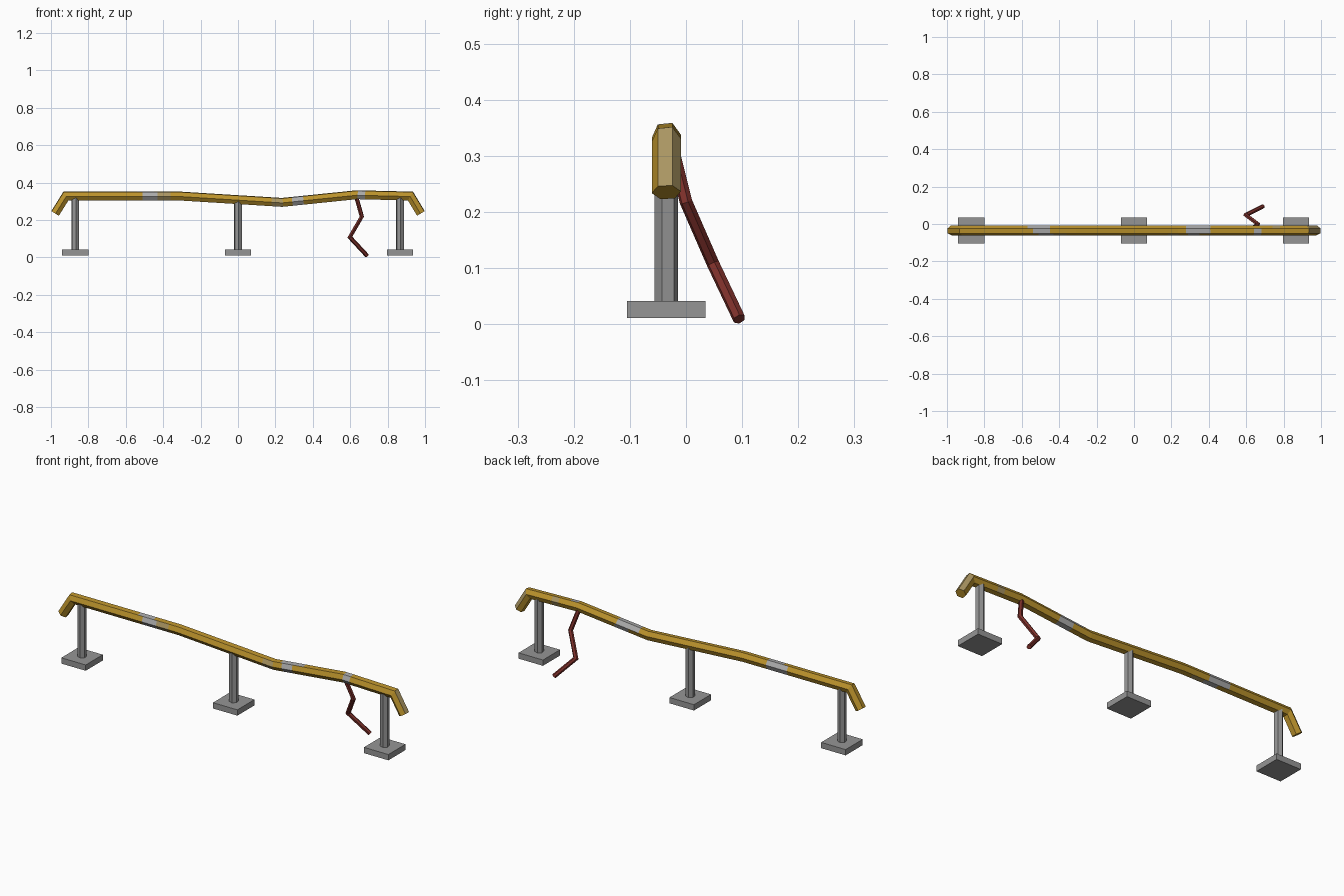
import bpy, bmesh, math
from mathutils import Vector

if "Cube" in bpy.data.objects:
    bpy.data.objects.remove(bpy.data.objects["Cube"])


def material(name, rgb):
    m = bpy.data.materials.new(name)
    m.diffuse_color = (*rgb, 1)
    m.use_nodes = True
    m.node_tree.nodes["Principled BSDF"].inputs["Base Color"].default_value = m.diffuse_color
    return m


YELLOW = material("yellow_paint", (0.50, 0.29, 0.025))
WORN = material("worn_paint", (0.40, 0.30, 0.12))
METAL = material("bare_metal", (0.40, 0.40, 0.40))
GREY = material("grey_steel", (0.30, 0.30, 0.30))
RED = material("red_paint", (0.21, 0.030, 0.024))


def finish(bm, name, mats):
    bmesh.ops.recalc_face_normals(bm, faces=bm.faces)
    me = bpy.data.meshes.new(name)
    bm.to_mesh(me)
    bm.free()
    for m in mats:
        me.materials.append(m)
    ob = bpy.data.objects.new(name, me)
    bpy.context.collection.objects.link(ob)
    return ob


def tube(name, path, radius, turn, mats, paint=None, sides=6):
    """Sweep a polygon along a path with true mitred corners."""
    pts = [Vector(p) for p in path]
    dirs = [(b - a).normalized() for a, b in zip(pts, pts[1:])]
    u = Vector((0, 1, 0))
    u = (u - dirs[0] * u.dot(dirs[0])).normalized()
    v = dirs[0].cross(u)
    angles = [math.radians(turn) + math.tau * i / sides for i in range(sides)]
    ring = [pts[0] + radius * (math.cos(a) * u + math.sin(a) * v) for a in angles]
    bm = bmesh.new()
    rings = [[bm.verts.new(c) for c in ring]]
    for i, d in enumerate(dirs):
        p = pts[i + 1]
        n = (d + dirs[min(i + 1, len(dirs) - 1)]).normalized()
        ring = [c + d * ((p - c).dot(n) / d.dot(n)) for c in ring]
        rings.append([bm.verts.new(c) for c in ring])
    for i, (a, b) in enumerate(zip(rings, rings[1:])):
        x = (pts[i].x + pts[i + 1].x) / 2
        for s in range(sides):
            t = (s + 1) % sides
            f = bm.faces.new((a[s], a[t], b[t], b[s]))
            if paint:
                f.material_index = paint(x, s)
    bm.faces.new(rings[0])
    bm.faces.new(rings[-1])
    return finish(bm, name, mats)


# Worn patches on the rail: start x, end x, hexagon sides, material index
# sides: 0 back upper, 1 top, 2 front upper, 3 front lower, 4 bottom, 5 back lower
PATCHES = [
    (-0.51, -0.43, (2, 3, 4), 2), (-0.43, -0.36, (2, 3, 4), 1),
    (-0.54, -0.45, (1,), 2), (-0.57, -0.45, (0, 5), 2),
    (0.18, 0.24, (2, 3), 1), (0.29, 0.35, (2, 3), 2),
    (0.28, 0.41, (1, 0), 2), (0.34, 0.42, (4, 5), 2),
    (0.64, 0.68, (1, 2, 3), 2), (0.74, 0.78, (0, 5), 1),
    (0.94, 0.99, (0, 1), 1),
]


def rail_paint(x, side):
    for x0, x1, sides, mat in PATCHES:
        if x0 < x < x1 and side in sides:
            return mat
    return 0


# Bent rail, with extra cuts at the patch borders
Y = -0.035
BENDS = [(-0.978, 0.235), (-0.92, 0.328), (-0.31, 0.328), (0.235, 0.294),
         (0.635, 0.335), (0.922, 0.328), (0.978, 0.235)]
cuts = sorted({x for p in PATCHES for x in p[:2] if x < 0.9})
path = []
for (xa, za), (xb, zb) in zip(BENDS, BENDS[1:]):
    path.append((xa, Y, za))
    for x in cuts:
        if xa + 0.002 < x < xb - 0.002:
            path.append((x, Y, za + (zb - za) * (x - xa) / (xb - xa)))
path.append((BENDS[-1][0], Y, BENDS[-1][1]))
tube("guard_rail", path, 0.026, 6, [YELLOW, WORN, METAL], rail_paint)

# Three posts with square foot plates
for label, x, top in (("left", -0.87, 0.318), ("middle", 0.0, 0.30), ("right", 0.866, 0.318)):
    tube(label + "_post", [(x, Y, 0.03), (x, Y, top)], 0.0215, 10, [GREY])
    bm = bmesh.new()
    bmesh.ops.create_cube(bm, size=1)
    for vert in bm.verts:
        c = vert.co
        vert.co = (x + c.x * 0.14, Y + c.y * 0.14, 0.026 + c.z * 0.03)
    finish(bm, label + "_foot_plate", [GREY])

# Zigzag bar hanging behind the rail
tube("hanging_bar", [(0.632, -0.027, 0.325), (0.662, 0.0, 0.218),
                     (0.598, 0.048, 0.108), (0.690, 0.095, 0.009)],
     0.0115, 15, [RED])
